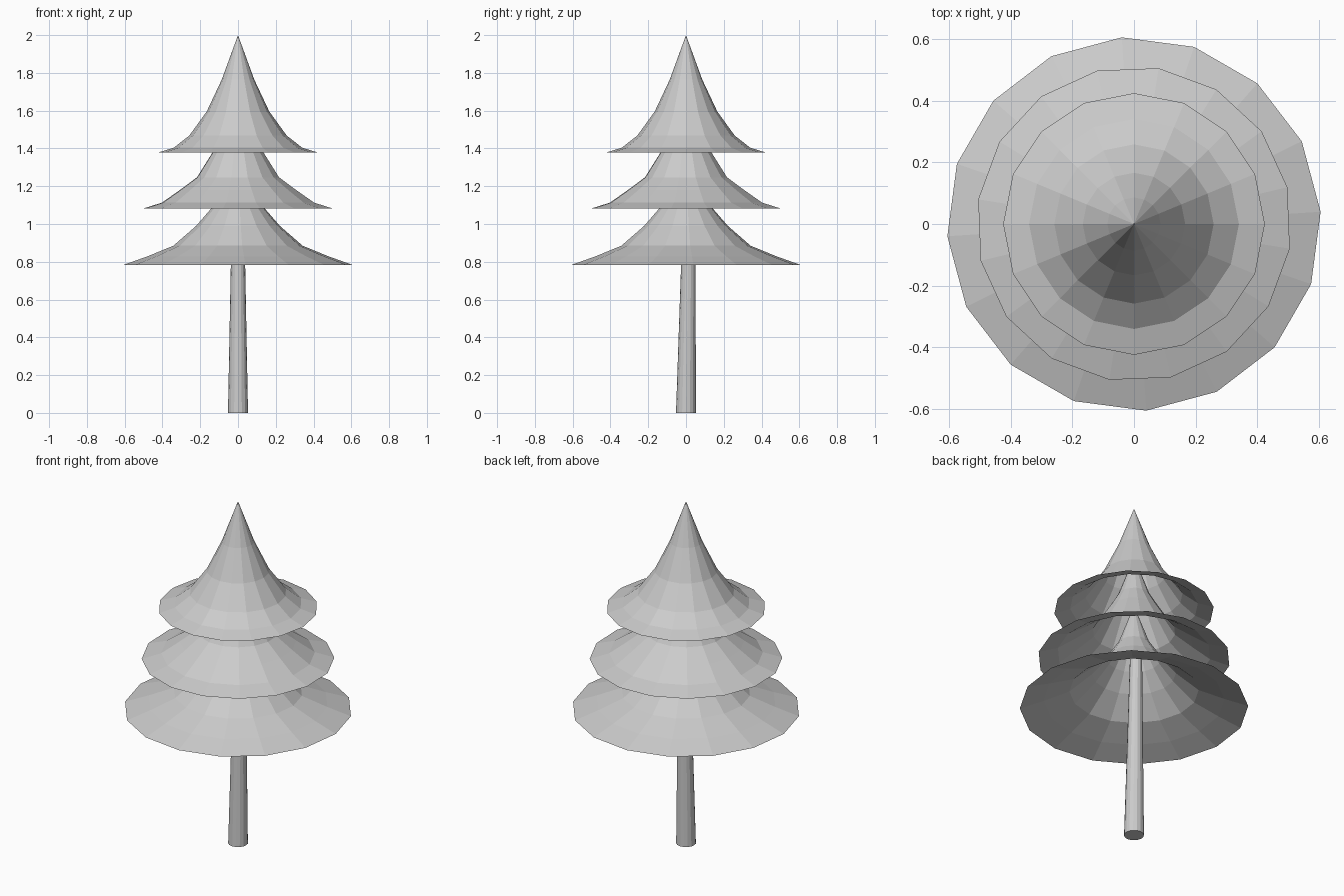
import bpy, bmesh
from math import cos, sin, radians, tau

if "Cube" in bpy.data.objects:
    bpy.data.objects.remove(bpy.data.objects["Cube"])

SIDES = 16


def build(name, rings, apex=None, turn=0.0, closed=False):
    """Loft rings of (radius, z, y_offset), optionally ending in a point."""
    bm = bmesh.new()
    loops = []
    for r, z, dy in rings:
        loops.append([bm.verts.new((r * cos(turn + tau * i / SIDES),
                                    dy + r * sin(turn + tau * i / SIDES), z))
                      for i in range(SIDES)])
    for a, b in zip(loops, loops[1:]):
        for i in range(SIDES):
            j = (i + 1) % SIDES
            bm.faces.new((a[i], a[j], b[j], b[i]))
    if apex is not None:
        tip = bm.verts.new((0, 0, apex))
        top = loops[-1]
        for i in range(SIDES):
            bm.faces.new((top[i], top[(i + 1) % SIDES], tip))
    if closed:
        bm.faces.new(loops[0][::-1])
        bm.faces.new(loops[-1])
    mesh = bpy.data.meshes.new(name)
    bm.to_mesh(mesh)
    bm.free()
    obj = bpy.data.objects.new(name, mesh)
    bpy.context.collection.objects.link(obj)
    return obj


# Trunk: tapered, leaning slightly back
build("trunk", [(0.053, 0, 0), (0.038, 0.784, 0.012), (0.031, 1.15, 0.018)],
      closed=True)

# Foliage tiers: hollow flared cones, profile as (radius, height above rim)
TIERS = [
    ("lower_foliage", 0.784, 3.75,
     [(0.606, 0), (0.48, 0.045), (0.343, 0.101), (0.222, 0.206), (0.143, 0.297), (0.085, 0.387)]),
    ("middle_foliage", 1.081, 13.5,
     [(0.511, 0), (0.408, 0.032), (0.31, 0.1), (0.22, 0.166), (0.137, 0.297), (0.085, 0.387)]),
    ("upper_foliage", 1.378, 0,
     [(0.424, 0), (0.34, 0.026), (0.258, 0.09), (0.166, 0.217), (0.086, 0.387)]),
]
for name, base, turn, profile in TIERS:
    build(name, [(r, base + h, 0) for r, h in profile],
          apex=base + 0.622, turn=radians(turn))
